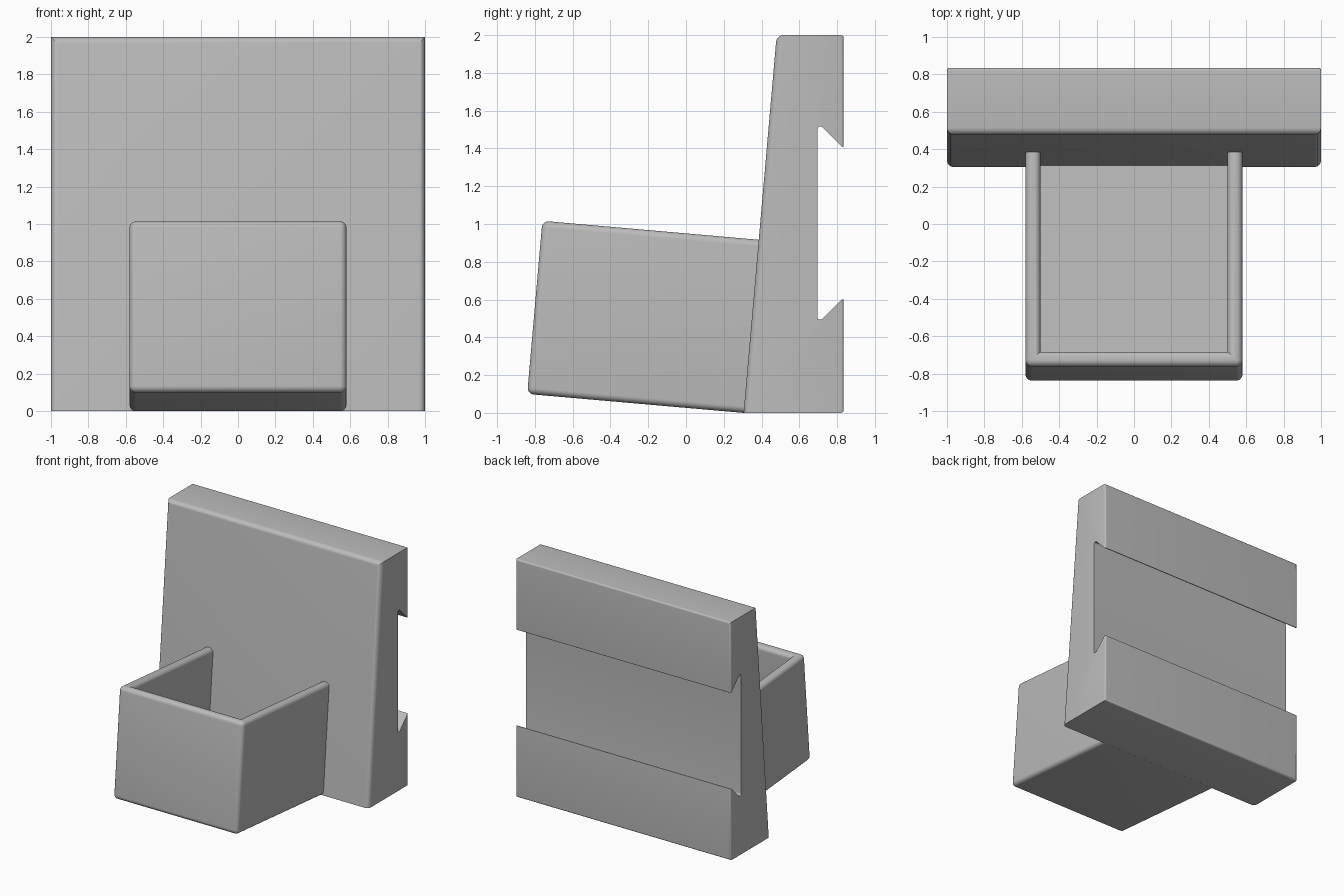
import bpy, bmesh, math
from mathutils import Matrix

cube = bpy.data.objects.get("Cube")
if cube:
    bpy.data.objects.remove(cube, do_unlink=True)

TILT = math.radians(5)

grey = bpy.data.materials.new("plain grey")
grey.use_nodes = True
colour = (0.5, 0.5, 0.5, 1)
grey.diffuse_color = colour
grey.node_tree.nodes["Principled BSDF"].inputs["Base Color"].default_value = colour


def round_edges(bm, rule, size):
    """Round every edge whose two end points satisfy the rule."""
    edges = [e for e in bm.edges if rule(e.verts[0].co, e.verts[1].co)]
    bmesh.ops.bevel(bm, geom=edges, offset=size, segments=6, profile=0.5,
                    affect='EDGES', clamp_overlap=True)


def finish(bm, name):
    bmesh.ops.recalc_face_normals(bm, faces=bm.faces[:])
    mesh = bpy.data.meshes.new(name)
    bm.to_mesh(mesh)
    bm.free()
    mesh.materials.append(grey)
    obj = bpy.data.objects.new(name, mesh)
    bpy.context.collection.objects.link(obj)
    bpy.ops.object.select_all(action='DESELECT')
    obj.select_set(True)
    bpy.context.view_layer.objects.active = obj
    bpy.ops.object.shade_smooth_by_angle(angle=math.radians(30))
    return obj


def near(a, b):
    return abs(a - b) < 0.002


# Leaning back plate: side profile with a dovetail slot, extruded across x
BACK, SLOT, FRONT, TOP = 0.835, 0.695, 0.305, 2.0
profile = [(FRONT, 0), (BACK, 0), (BACK, 0.61), (SLOT, 0.47),
           (SLOT, 1.54), (BACK, 1.40), (BACK, TOP),
           (FRONT + TOP * math.tan(TILT), TOP)]
bm = bmesh.new()
face = bm.faces.new([bm.verts.new((-1, y, z)) for y, z in profile])
new = bmesh.ops.extrude_face_region(bm, geom=[face])["geom"]
bmesh.ops.translate(bm, vec=(2, 0, 0),
                    verts=[v for v in new if isinstance(v, bmesh.types.BMVert)])


def on_front(c):
    return near(c.y, FRONT + c.z * math.tan(TILT))


def across(a, b):
    return not near(a.x, b.x)


# slot roots, then back edges, then front edges
round_edges(bm, lambda a, b: across(a, b) and near(a.y, SLOT) and near(b.y, SLOT), 0.048)
round_edges(bm, lambda a, b: near(a.y, BACK) and near(b.y, BACK), 0.015)
round_edges(bm, lambda a, b: on_front(a) and on_front(b) and a.z + b.z > 0.1, 0.035)
finish(bm, "back_plate")

# Open cup: outer and inner shells joined by a U-shaped rim, open at the plate
W, L, H, T = 0.58, 1.15, 0.92, 0.08
END = 0.003
bm = bmesh.new()


def shell(w, front, floor):
    return {(s, e, h): bm.verts.new((s * w, y, z))
            for s in (-1, 1)
            for e, y in (("f", front), ("b", END))
            for h, z in ((0, floor), (1, H))}


outer = shell(W, -L, 0)
inner = shell(W - T, -L + T, T)
for s in (outer, inner):
    for x in (-1, 1):
        bm.faces.new([s[x, "f", 0], s[x, "b", 0], s[x, "b", 1], s[x, "f", 1]])
    bm.faces.new([s[-1, "f", 0], s[1, "f", 0], s[1, "f", 1], s[-1, "f", 1]])
    bm.faces.new([s[-1, "f", 0], s[1, "f", 0], s[1, "b", 0], s[-1, "b", 0]])
rim = [(-1, "b", 1), (-1, "f", 1), (1, "f", 1), (1, "b", 1)]
end = [(-1, "b", 1), (-1, "b", 0), (1, "b", 0), (1, "b", 1)]
for path in (rim, end):
    bm.faces.new([outer[k] for k in path] + [inner[k] for k in reversed(path)])
bmesh.ops.recalc_face_normals(bm, faces=bm.faces[:])


def cup_edge(a, b):
    if near(a.y, END) and near(b.y, END):
        return False
    is_rim = near(a.z, H) and near(b.z, H)
    is_outer = all(near(abs(c.x), W) for c in (a, b))
    return is_rim or is_outer


round_edges(bm, cup_edge, 0.035)
bmesh.ops.transform(bm, verts=bm.verts[:],
                    matrix=Matrix.Translation((0, FRONT, 0)) @ Matrix.Rotation(-TILT, 4, 'X'))
finish(bm, "front_cup")
